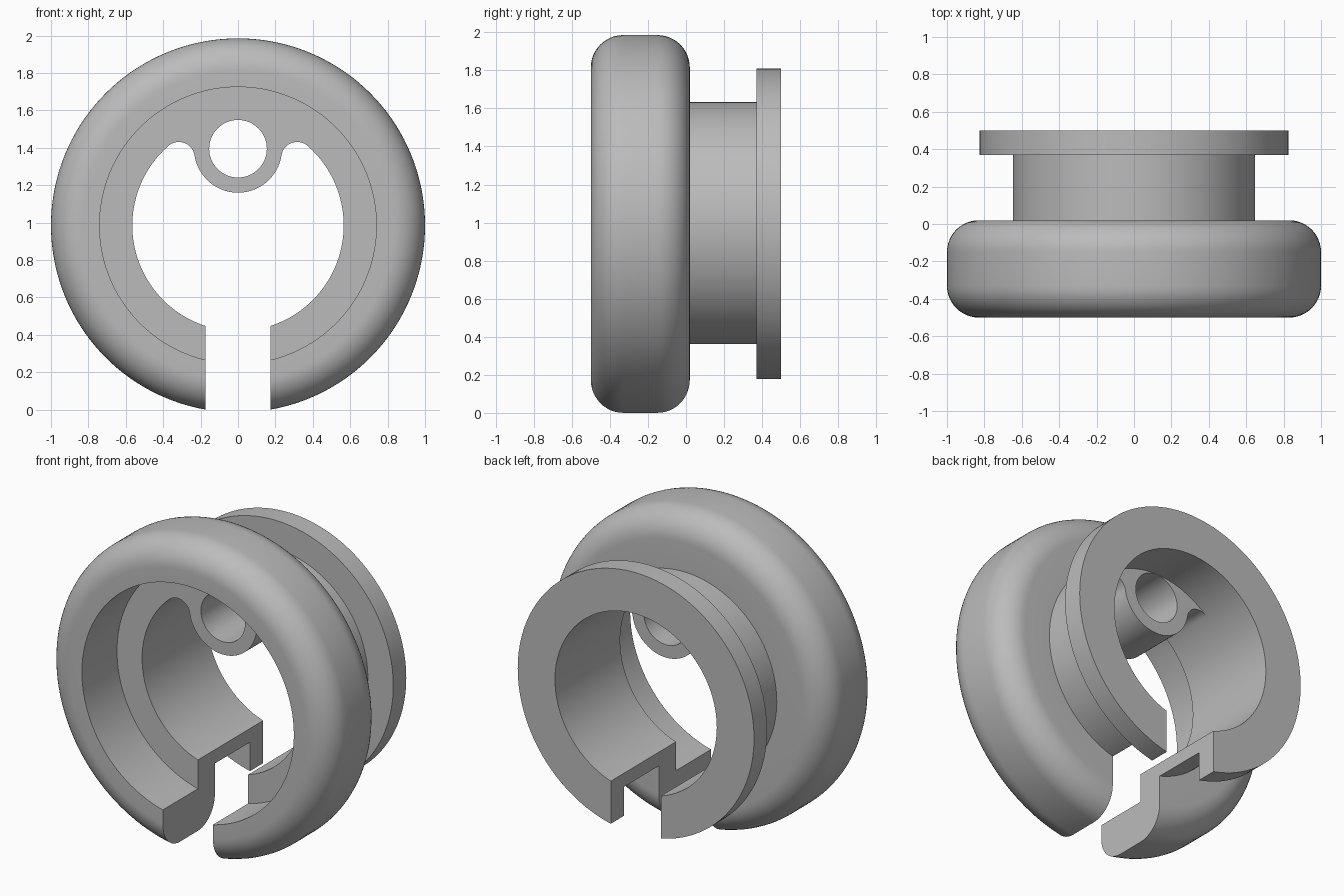
import bpy, bmesh, math

if "Cube" in bpy.data.objects:
    bpy.data.objects.remove(bpy.data.objects["Cube"])

ZC = 0.985            # height of the main axis
SLOT = 0.175          # half width of the bottom slot
BORE = 0.565
HOLE = (0.41, 0.155)  # small hole: height above the axis, radius

grey = bpy.data.materials.new("plain grey")
grey.diffuse_color = (0.5, 0.5, 0.5, 1)
grey.use_nodes = True
grey.node_tree.nodes["Principled BSDF"].inputs["Base Color"].default_value = grey.diffuse_color


def arc(cx, cz, r, a0, a1, n):
    return [(cx + r * math.cos(a0 + (a1 - a0) * i / n),
             cz + r * math.sin(a0 + (a1 - a0) * i / n)) for i in range(n + 1)]


def finish(name, bm):
    bmesh.ops.recalc_face_normals(bm, faces=bm.faces)
    me = bpy.data.meshes.new(name)
    bm.to_mesh(me)
    bm.free()
    me.materials.append(grey)
    ob = bpy.data.objects.new(name, me)
    bpy.context.collection.objects.link(ob)
    return ob


def lathe(name, profile, n=144):
    """Closed (radius, y) profile turned about the y axis."""
    bm = bmesh.new()
    rings = []
    for i in range(n):
        a = 2 * math.pi * i / n
        rings.append([bm.verts.new((r * math.cos(a), y, ZC + r * math.sin(a)))
                      for r, y in profile])
    m = len(profile)
    for i in range(n):
        p, q = rings[i], rings[(i + 1) % n]
        for j in range(m):
            k = (j + 1) % m
            bm.faces.new((p[j], p[k], q[k], q[j]))
    return finish(name, bm)


def prism(name, outline, y0, y1):
    """(x, z above axis) outline extruded along y."""
    bm = bmesh.new()
    f = bm.faces.new([bm.verts.new((x, y0, ZC + z)) for x, z in outline])
    ext = bmesh.ops.extrude_face_region(bm, geom=[f])["geom"]
    for v in ext:
        if isinstance(v, bmesh.types.BMVert):
            v.co.y = y1
    return finish(name, bm)


def combine(ob, other, operation):
    mod = ob.modifiers.new(operation, 'BOOLEAN')
    mod.operation = operation
    mod.solver = 'EXACT'
    mod.object = other
    bpy.ops.object.select_all(action='DESELECT')
    bpy.context.view_layer.objects.active = ob
    ob.select_set(True)
    bpy.ops.object.modifier_apply(modifier=mod.name)
    bpy.data.objects.remove(other)


# Rounded rim, hub and back flange as one turned section
F = 0.17
profile = [(BORE, -0.15), (0.74, -0.15), (0.74, -0.5)]
profile += arc(1 - F, -0.5 + F, F, -math.pi / 2, 0, 12)
profile += arc(1 - F, 0.02 - F, F, 0, math.pi / 2, 12)
profile += [(0.648, 0.02), (0.648, 0.37), (0.825, 0.37), (0.825, 0.5), (BORE, 0.5)]
body = lathe("grommet_body", profile)

# Boss inside the bore, blended into it by a round notch on each side
NR, BR = 0.085, 0.235
d1, d2, hb = BORE - NR, BR + NR, HOLE[0]
nz = (d1 ** 2 - d2 ** 2 + hb ** 2) / (2 * hb)
nx = math.sqrt(d1 ** 2 - nz ** 2)
t = math.atan2(nz, nx)
b = math.atan2(hb - nz, nx)
notch = arc(-nx, nz, NR, math.pi - t, b, 16)
outline = arc(0, 0, 0.61, t, math.pi - t, 32) + notch
outline += arc(0, hb, BR, math.pi + b, 2 * math.pi - b, 40)[1:-1]
outline += [(-x, z) for x, z in reversed(notch)]
combine(body, prism("boss", outline, -0.15, 0.2), 'UNION')

# Small through hole in the boss
hole = arc(0, hb, HOLE[1] - 0.001, 0, 2 * math.pi, 64)[:-1]
combine(body, prism("hole_cutter", hole, -0.3, 0.3), 'DIFFERENCE')

# Slot through the bottom
slot = [(-SLOT, -1.2), (SLOT, -1.2), (SLOT, -0.2), (-SLOT, -0.2)]
combine(body, prism("slot_cutter", slot, -0.8, 0.8), 'DIFFERENCE')

bpy.ops.object.select_all(action='DESELECT')
bpy.context.view_layer.objects.active = body
body.select_set(True)
bpy.ops.object.shade_smooth_by_angle(angle=math.radians(30))
